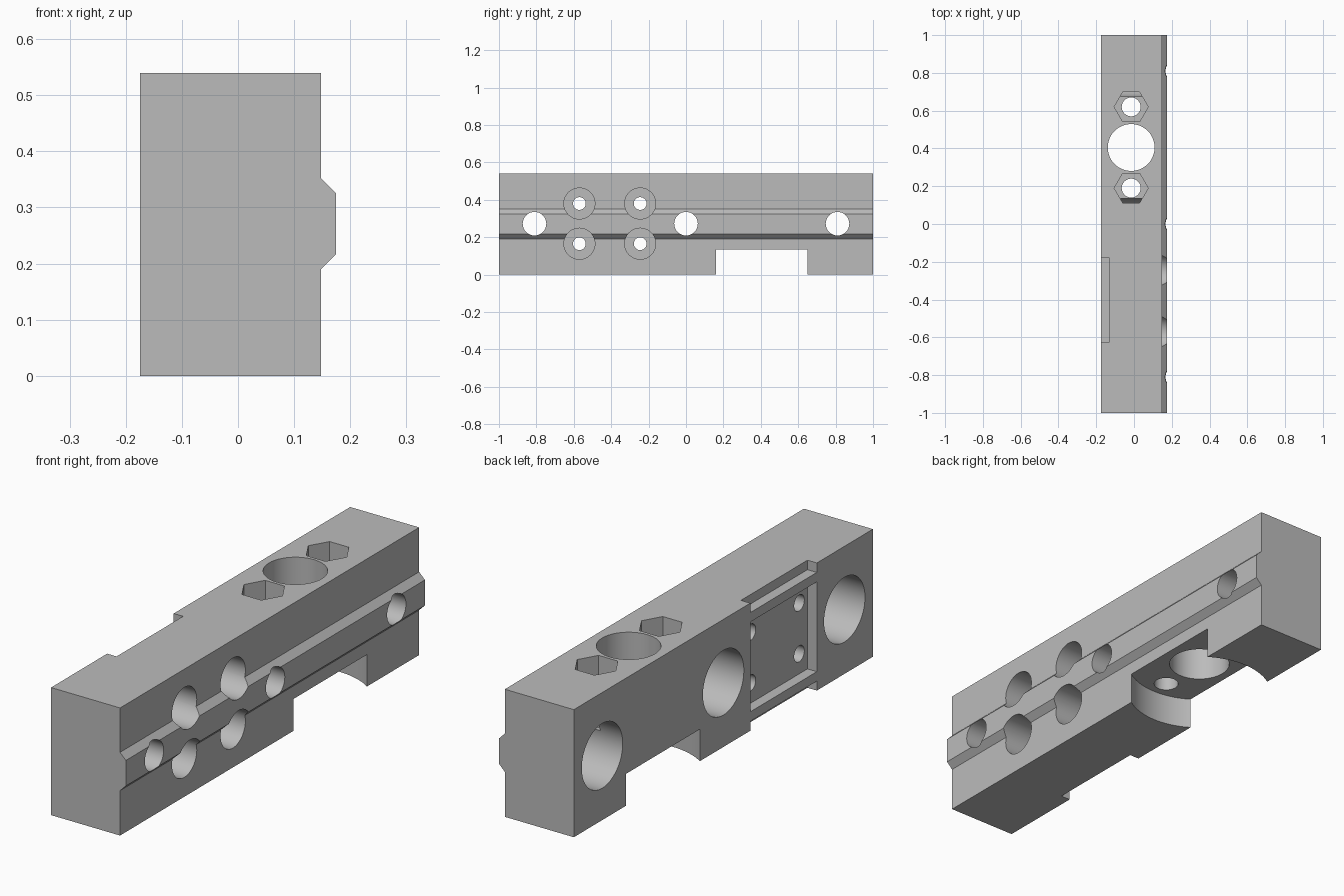
import bpy, bmesh, math
from mathutils import Matrix, Vector

cube = bpy.data.objects.get("Cube")
if cube:
    bpy.data.objects.remove(cube)

grey = bpy.data.materials.new("machined_grey")
grey.use_nodes = True
grey.diffuse_color = (0.5, 0.5, 0.5, 1)
grey.node_tree.nodes["Principled BSDF"].inputs["Base Color"].default_value = (0.5, 0.5, 0.5, 1)


def make_object(name, bm):
    bmesh.ops.recalc_face_normals(bm, faces=bm.faces)
    mesh = bpy.data.meshes.new(name)
    bm.to_mesh(mesh)
    bm.free()
    mesh.materials.append(grey)
    obj = bpy.data.objects.new(name, mesh)
    bpy.context.collection.objects.link(obj)
    return obj


# Block with a raised dovetail rail along its left side
LEFT, RIGHT, TOP = 0.148, -0.175, 0.54
profile = [(RIGHT, 0), (LEFT, 0), (LEFT, 0.19), (0.175, 0.217),
           (0.175, 0.325), (LEFT, 0.352), (LEFT, TOP), (RIGHT, TOP)]
bm = bmesh.new()
end = bm.faces.new([bm.verts.new((x, -1, z)) for x, z in profile])
sweep = bmesh.ops.extrude_face_region(bm, geom=[end])
bmesh.ops.translate(bm, vec=(0, 2, 0),
                    verts=[v for v in sweep["geom"] if isinstance(v, bmesh.types.BMVert)])
block = make_object("block", bm)


def cut(bm):
    """Subtract a shape from the block."""
    cutter = make_object("cutter", bm)
    cutter.hide_render = True
    mod = block.modifiers.new("cut", "BOOLEAN")
    mod.operation = "DIFFERENCE"
    mod.solver = "EXACT"
    mod.object = cutter
    bpy.context.view_layer.objects.active = block
    bpy.ops.object.modifier_apply(modifier=mod.name)
    bpy.data.objects.remove(cutter)


def drill(start, stop, radius, sides=48):
    """Cut a round or many-sided hole between two points."""
    a, b = Vector(start), Vector(stop)
    turn = (b - a).to_track_quat("Z", "Y").to_matrix().to_4x4()
    bm = bmesh.new()
    bmesh.ops.create_cone(bm, cap_ends=True, segments=sides, radius1=radius, radius2=radius,
                          depth=(b - a).length, matrix=Matrix.Translation((a + b) / 2) @ turn)
    cut(bm)


def mill(low, high):
    """Cut a box between two corners."""
    a, b = Vector(low), Vector(high)
    bm = bmesh.new()
    bmesh.ops.create_cube(bm, size=1, matrix=Matrix.Translation((a + b) / 2)
                          @ Matrix.Diagonal((*(b - a), 1)))
    cut(bm)


# Round-ended notch underneath, and the main vertical bore
MID_X, MID_Y, ROOF = -0.015, 0.405, 0.135
drill((MID_X, MID_Y, -0.1), (MID_X, MID_Y, ROOF), 0.295, 96)
drill((MID_X, MID_Y, 0), (MID_X, MID_Y, 0.7), 0.124)

# Three cross holes, widened from the right side
for y in (-0.81, 0, 0.81):
    drill((-0.3, y, 0.272), (0.055, y, 0.272), 0.137)
    drill((0, y, 0.272), (0.3, y, 0.272), 0.063)

# Hexagonal nut pockets with bolt holes
for y in (0.19, 0.62):
    bm = bmesh.new()
    bmesh.ops.create_cone(bm, cap_ends=True, segments=6, radius1=0.09, radius2=0.09, depth=0.4,
                          matrix=Matrix.Translation((MID_X, y, 0.5))
                          @ Matrix.Rotation(math.radians(90), 4, "Z"))
    cut(bm)
    drill((MID_X, y, 0.05), (MID_X, y, 0.4), 0.05)

# Recess on the right side, leaving two ridges across it
for z0, z1 in ((-0.1, 0.04), (0.08, 0.46), (0.5, 0.7)):
    mill((-0.3, -0.625, z0), (-0.131, -0.18, z1))

# Four counterbored screw holes
for y in (-0.57, -0.245):
    for z in (0.165, 0.38):
        drill((0.0, y, z), (0.3, y, z), 0.083)
        drill((-0.155, y, z), (0.1, y, z), 0.034)

bpy.ops.object.select_all(action="DESELECT")
block.select_set(True)
bpy.context.view_layer.objects.active = block
bpy.ops.object.shade_smooth_by_angle(angle=math.radians(25))
